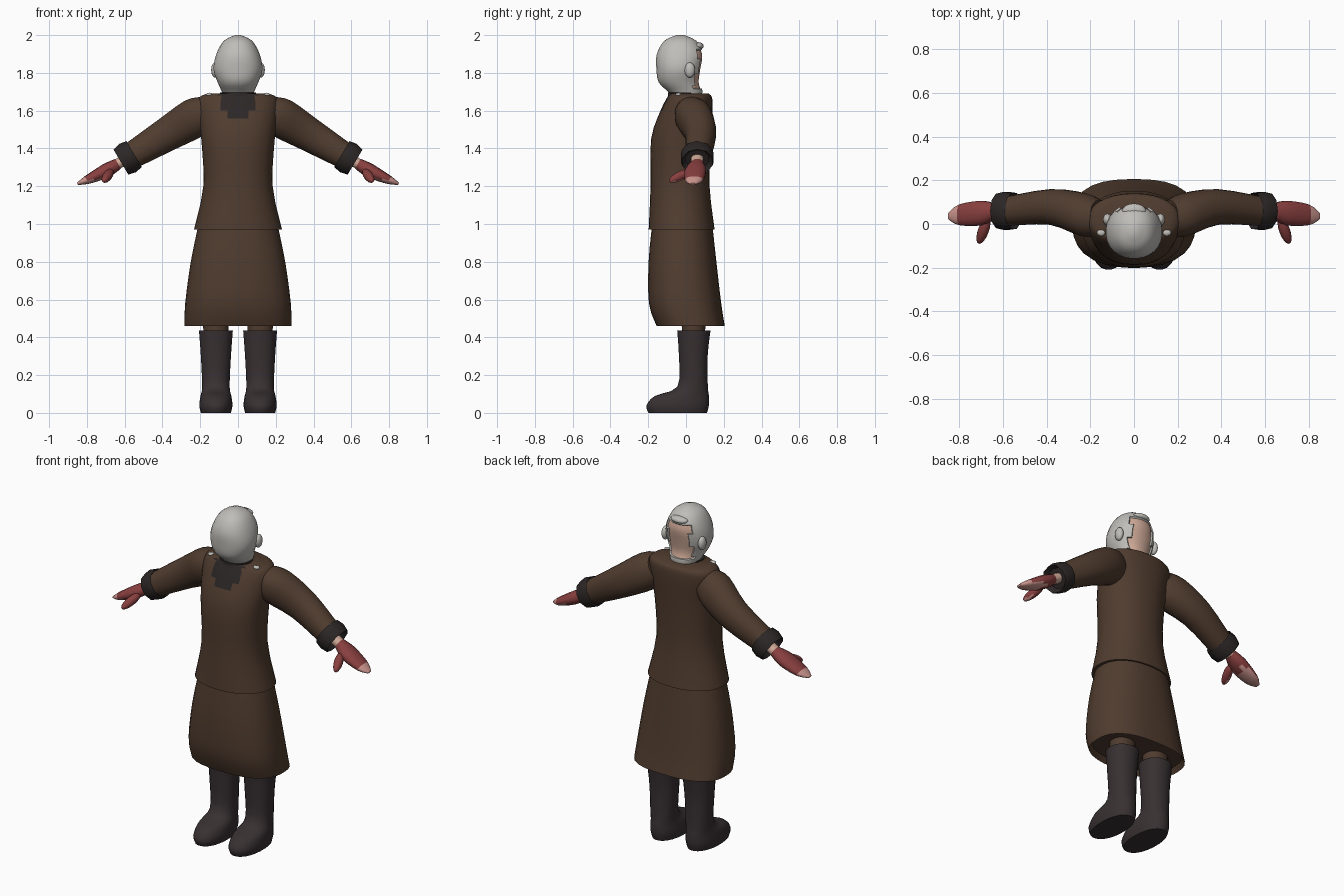
import bpy, bmesh, math
from mathutils import Matrix, Vector

if "Cube" in bpy.data.objects:
    bpy.data.objects.remove(bpy.data.objects["Cube"])

X, Y, Z = Matrix.Identity(3)


def material(name, *rgb):
    mat = bpy.data.materials.new(name)
    mat.use_nodes = True
    mat.diffuse_color = (*rgb, 1)
    mat.node_tree.nodes["Principled BSDF"].inputs["Base Color"].default_value = (*rgb, 1)
    return mat


brown = material("coat brown", .08, .045, .028)
dark = material("dark fur", .026, .02, .02)
leather = material("boot leather", .04, .03, .032)
red = material("glove red", .25, .05, .05)
pink = material("glove pink", .6, .3, .27)
skin = material("skin", .62, .4, .31)
grey = material("hair grey", .52, .51, .48)


def finish(name, bm, materials, mirror, rule, recess=0):
    """Colour chosen faces, shade smooth and add the mirrored twin."""
    bmesh.ops.recalc_face_normals(bm, faces=bm.faces)
    if rule:
        bm.normal_update()
        chosen = [f for f in bm.faces if rule(f.calc_center_median(), f.normal)]
        for face in chosen:
            face.material_index = 1
        if recess:
            border = bmesh.ops.inset_region(bm, faces=chosen, thickness=.004, depth=-recess)
            for face in border["faces"]:
                face.material_index = 0
    mesh = bpy.data.meshes.new(name)
    bm.to_mesh(mesh)
    bm.free()
    for mat in materials:
        mesh.materials.append(mat)
    part = bpy.data.objects.new(name, mesh)
    bpy.context.collection.objects.link(part)
    bpy.ops.object.select_all(action='DESELECT')
    part.select_set(True)
    bpy.context.view_layer.objects.active = part
    bpy.ops.object.shade_smooth_by_angle(angle=math.radians(50))
    if mirror:
        part.modifiers.new("Mirror", 'MIRROR')


def upright(height, half_width, front, back):
    """Ring lying flat around the body."""
    centre = Vector((0, (front + back) / 2, height))
    return centre, X * half_width, Y * (back - front) / 2


def on_leg(*row):
    centre, across, along = upright(*row)
    return centre + X * .117, across, along


def on_arm(x, y, depth, thickness):
    """Ring square to the arm, which slopes outward and down."""
    height = 1.7 - .6 * x + .5 * max(0, x - .64) ** 2
    return Vector((x, y, height)), Y * depth, Vector((.51, 0, .86)) * thickness


def smooth_rows(rows, steps):
    """Spline through the rows."""
    rows = [Vector(row) for row in rows]
    padded = [rows[0], *rows, rows[-1]]
    for before, start, end, after in zip(padded, padded[1:], padded[2:], padded[3:]):
        for step in range(steps):
            t = step / steps
            bend_in, bend_out = (end - before) / 2, (after - start) / 2
            rise = t * t * (3 - 2 * t)
            yield (start.lerp(end, rise) + bend_in * t * (1 - t) ** 2
                   - bend_out * t * t * (1 - t))
    yield rows[-1]


def loft(name, place, rows, materials, sides=24, steps=3, mirror=False, rule=None,
         recess=0, folds=0, hollow=False):
    """Skin slightly squared rings; folds deepen towards the first row."""
    bm = bmesh.new()
    loops = []
    rings = list(smooth_rows(rows, steps))
    for index, row in enumerate(rings):
        centre, across, along = place(*row)
        loop = []
        for side in range(sides):
            angle = math.tau * (side + .5) / sides
            c, s = math.cos(angle), math.sin(angle)
            size = (abs(c) ** 2.2 + abs(s) ** 2.2) ** (-1 / 2.2)
            size *= 1 - folds * math.cos(4 * angle) * (1 - index / len(rings))
            loop.append(bm.verts.new(centre + (across * c + along * s) * size))
        loops.append(loop)
    for lower, upper in zip(loops, loops[1:]):
        for a in range(sides):
            b = (a + 1) % sides
            bm.faces.new((lower[a], lower[b], upper[b], upper[a]))
    caps = [bm.faces.new(loops[0]), bm.faces.new(loops[-1])]
    if hollow:
        bmesh.ops.recalc_face_normals(bm, faces=bm.faces)
        bmesh.ops.inset_individual(bm, faces=caps, thickness=.02, depth=-.03)
    finish(name, bm, materials, mirror, rule, recess)


def ball(name, centre, size, materials, axis=Z, mirror=False, rule=None):
    """Ellipsoid whose last size runs along the axis."""
    bm = bmesh.new()
    turn = Vector(axis).to_track_quat('Z', 'X')
    bmesh.ops.create_uvsphere(bm, u_segments=16, v_segments=10, radius=1,
                              matrix=Matrix.LocRotScale(Vector(centre), turn, Vector(size)))
    finish(name, bm, materials, mirror, rule)


# Skirt of the coat, softly folded and open at the hem
loft("coat_skirt", upright, [
    (.46, .29, -.16, .21),
    (.58, .285, -.2, .19),
    (.8, .253, -.2, .163),
    (1, .21, -.18, .14)], [brown], sides=32, folds=.025, hollow=True)


# Upper coat, with the dark shirt showing at the throat
def throat(centre, normal):
    slope = max(0, abs(centre.x) - .04) / 2
    return centre.y < -.05 and abs(centre.x) < .1 and centre.z > 1.57 + slope


loft("coat_body", upright, [
    (.97, .234, -.198, .152),
    (1.2, .184, -.188, .125),
    (1.45, .195, -.185, .13),
    (1.6, .213, -.135, .14),
    (1.67, .205, -.1, .138),
    (1.69, .16, -.09, .12)], [brown, dark], sides=36, rule=throat)
loft("shirt_collar", upright, [
    (1.64, .1, -.1, .06),
    (1.695, .095, -.095, .06)], [dark])
ball("collar_tip", (.15, -.04, 1.685), (.02, .015, .01), [grey], mirror=True)

# Sleeves, fur cuffs and wrists
loft("sleeve", on_arm, [
    (.16, .03, .08, .08),
    (.23, .042, .1, .105),
    (.38, .078, .082, .09),
    (.57, .06, .068, .07)], [brown], mirror=True)
loft("cuff", on_arm, [
    (.55, .06, .085, .08),
    (.585, .06, .09, .087),
    (.62, .06, .082, .077)], [dark], sides=10, steps=1, mirror=True, hollow=True)
loft("wrist", on_arm, [
    (.56, .06, .035, .03),
    (.66, .06, .032, .028)], [skin], sides=12, mirror=True)


# Mitten gloves with worn pink tips and palms
def worn(centre, normal):
    return centre.x > .81 or (centre.x > .7 and normal.z < -.6)


loft("glove", on_arm, [
    (.635, .06, .034, .03),
    (.7, .05, .057, .037),
    (.8, .042, .048, .023),
    (.85, .036, .015, .006)], [red, pink], sides=14, mirror=True, rule=worn)
ball("thumb", (.69, -.03, 1.255), (.025, .025, .07), [red, pink],
     axis=(.04, -.11, -.055), mirror=True, rule=worn)


# Head covered in grey hair, with a recessed bare panel at the back
def bare_panel(centre, normal):
    return centre.y > .02 and abs(centre.x) < .078 and 1.72 < centre.z < 1.93


loft("head", upright, [
    (1.65, .07, -.05, .07),
    (1.7, .086, -.095, .088),
    (1.75, .108, -.145, .075),
    (1.82, .13, -.157, .084),
    (1.9, .115, -.155, .094),
    (1.97, .075, -.115, .055),
    (2, .015, -.05, -.01)], [grey, skin], sides=28, rule=bare_panel, recess=.008)
ball("hair_ridge", (0, .06, 1.943), (.055, .034, .02), [grey])
ball("ear", (.122, .02, 1.815), (.02, .028, .04), [grey], mirror=True)

# Trouser legs and tall boots
loft("trouser_leg", on_leg, [
    (.4, .065, -.02, .1),
    (.6, .075, -.03, .11)], [brown], mirror=True)
loft("boot", on_leg, [
    (0, .08, -.2, .112),
    (.04, .088, -.21, .122),
    (.09, .082, -.165, .122),
    (.14, .073, -.045, .116),
    (.3, .08, -.038, .115),
    (.435, .09, -.047, .13)], [leather], mirror=True)
